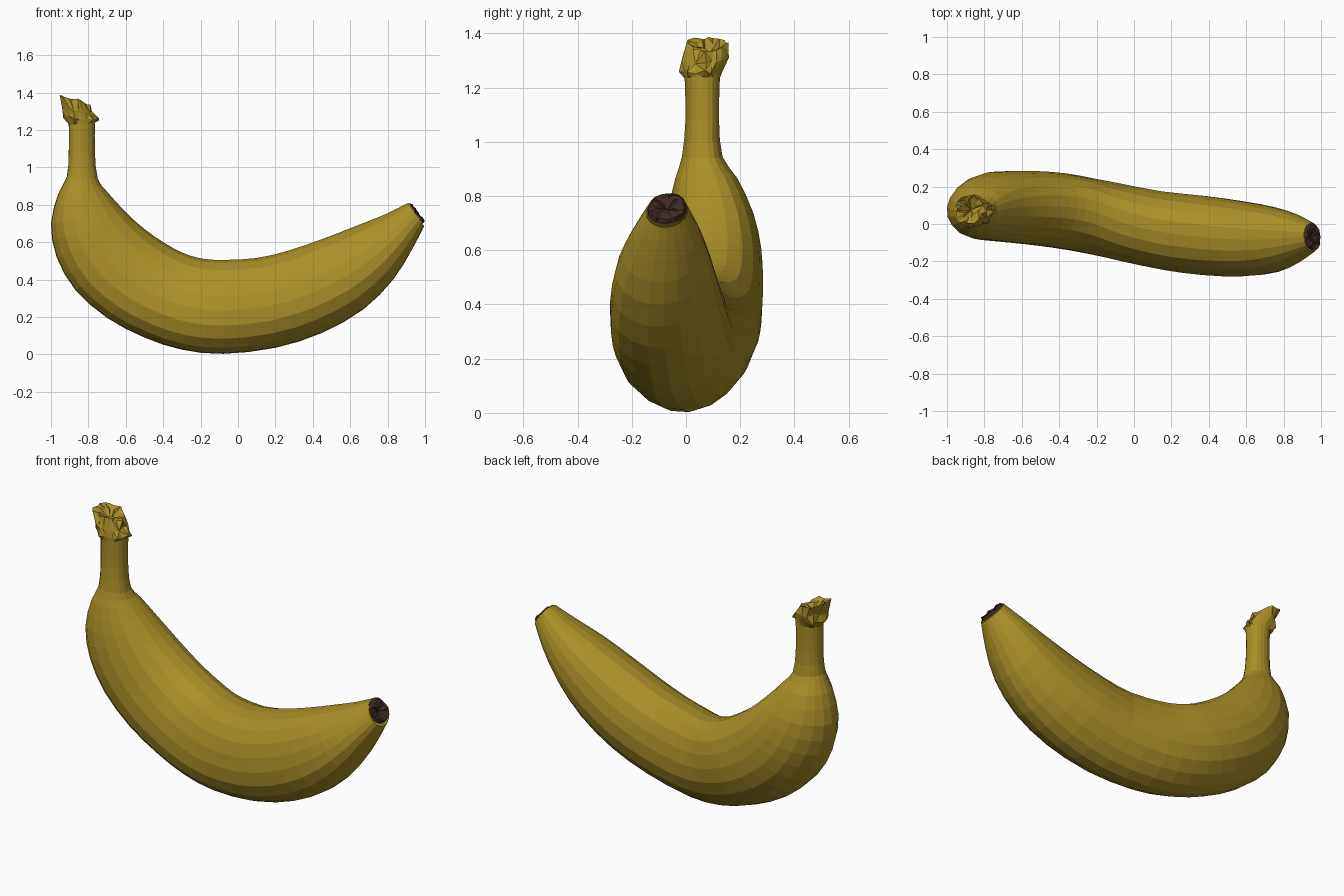
import bpy, bmesh, math, random
from mathutils import Vector

if "Cube" in bpy.data.objects:
    bpy.data.objects.remove(bpy.data.objects["Cube"])

random.seed(4)
SIDES = 20


def material(name, rgb):
    m = bpy.data.materials.new(name)
    m.diffuse_color = (*rgb, 1)
    m.use_nodes = True
    m.node_tree.nodes["Principled BSDF"].inputs["Base Color"].default_value = m.diffuse_color
    return m


yellow = material("ripe yellow", (0.40, 0.28, 0.021))
brown = material("dark brown", (0.052, 0.025, 0.018))

# Cross-section: full on the outer curve, rounder inside, rolled slightly to the front
profile = []
for i in range(SIDES):
    t = 2 * math.pi * i / SIDES
    r = 1 + 0.018 * math.cos(5 * t)
    c, s = math.cos(t), math.sin(t)
    if c > 0:
        r *= (abs(c) ** 2.3 + abs(s) ** 2.3) ** (-1 / 2.3)
    profile.append((r * c - 0.1 * r * s, r * s))
lo, hi = min(p[0] for p in profile), max(p[0] for p in profile)
wide = max(p[1] for p in profile)
profile = [(2 * (u - lo) / (hi - lo) - 1, v / wide) for u, v in profile]


def refine(rows, steps):
    """Catmull-Rom interpolation between section rows."""
    rows = [Vector(r) for r in rows]
    out = []
    for i in range(len(rows) - 1):
        a, b, c, d = rows[max(i - 1, 0)], rows[i], rows[i + 1], rows[min(i + 2, len(rows) - 1)]
        for k in range(steps):
            t = k / steps
            out.append(0.5 * (2 * b + (c - a) * t + (2 * a - 5 * b + 4 * c - d) * t * t
                              + (3 * b - a - 3 * c + d) * t ** 3))
    return out + [rows[-1]]


def loft(name, rows, mat, jitter=0.0, cap_end=None):
    """Rows: outer x, outer z, inner x, inner z, centre y, half width."""
    bm = bmesh.new()
    rings = []
    for n, (ox, oz, ix, iz, cy, h) in enumerate(rows):
        mid = Vector(((ox + ix) / 2, cy, (oz + iz) / 2))
        half = Vector(((ox - ix) / 2, 0, (oz - iz) / 2))
        j = jitter if n else 0
        rings.append([bm.verts.new(mid + half * u + Vector((0, h * v, 0))
                      + Vector([random.uniform(-j, j) for _ in range(3)])) for u, v in profile])
    for a, b in zip(rings, rings[1:]):
        for i in range(SIDES):
            k = (i + 1) % SIDES
            bm.faces.new((a[i], a[k], b[k], b[i]))
    if cap_end:
        tip = bm.verts.new(cap_end)
        for i in range(SIDES):
            bm.faces.new((rings[-1][i], rings[-1][(i + 1) % SIDES], tip))
    bmesh.ops.recalc_face_normals(bm, faces=bm.faces)
    if jitter:
        bmesh.ops.triangulate(bm, faces=bm.faces)
    me = bpy.data.meshes.new(name)
    bm.to_mesh(me)
    bm.free()
    me.materials.append(mat)
    ob = bpy.data.objects.new(name, me)
    bpy.context.collection.objects.link(ob)
    return ob


# Stem and curved body
body = [
    (-0.905, 1.23, -0.765, 1.24, 0.06, 0.065),
    (-0.905, 1.08, -0.765, 1.08, 0.06, 0.062),
    (-0.915, 0.95, -0.75, 0.94, 0.06, 0.075),
    (-0.96, 0.86, -0.70, 0.87, 0.075, 0.115),
    (-1.00, 0.70, -0.60, 0.76, 0.09, 0.16),
    (-0.97, 0.52, -0.50, 0.67, 0.096, 0.182),
    (-0.87, 0.345, -0.40, 0.60, 0.094, 0.19),
    (-0.70, 0.195, -0.30, 0.545, 0.085, 0.196),
    (-0.50, 0.09, -0.22, 0.518, 0.068, 0.20),
    (-0.30, 0.025, -0.15, 0.507, 0.042, 0.202),
    (-0.08, 0.003, -0.07, 0.505, 0.01, 0.207),
    (0.20, 0.035, 0.10, 0.515, -0.035, 0.21),
    (0.45, 0.115, 0.27, 0.555, -0.06, 0.213),
    (0.67, 0.24, 0.46, 0.62, -0.078, 0.202),
    (0.83, 0.40, 0.64, 0.69, -0.083, 0.175),
    (0.93, 0.56, 0.79, 0.75, -0.076, 0.128),
    (0.995, 0.685, 0.91, 0.81, -0.07, 0.075),
]
loft("banana_peel", refine(body, 2), yellow)

# Torn crown on top of the stem
crown = [
    (-0.905, 1.23, -0.765, 1.24, 0.06, 0.065),
    (-0.94, 1.265, -0.755, 1.26, 0.06, 0.076),
    (-0.93, 1.31, -0.785, 1.30, 0.065, 0.082),
    (-0.95, 1.38, -0.80, 1.34, 0.08, 0.076),
    (-0.92, 1.36, -0.83, 1.335, 0.08, 0.045),
]
loft("stem_crown", crown, yellow, 0.013, (-0.87, 0.075, 1.31))

# Dried blossom end
blossom = [
    (0.988, 0.698, 0.912, 0.808, -0.07, 0.071),
    (0.995, 0.715, 0.932, 0.802, -0.07, 0.065),
    (0.975, 0.735, 0.94, 0.785, -0.07, 0.035),
]
loft("blossom_tip", blossom, brown, 0.007, (0.945, -0.07, 0.75))
